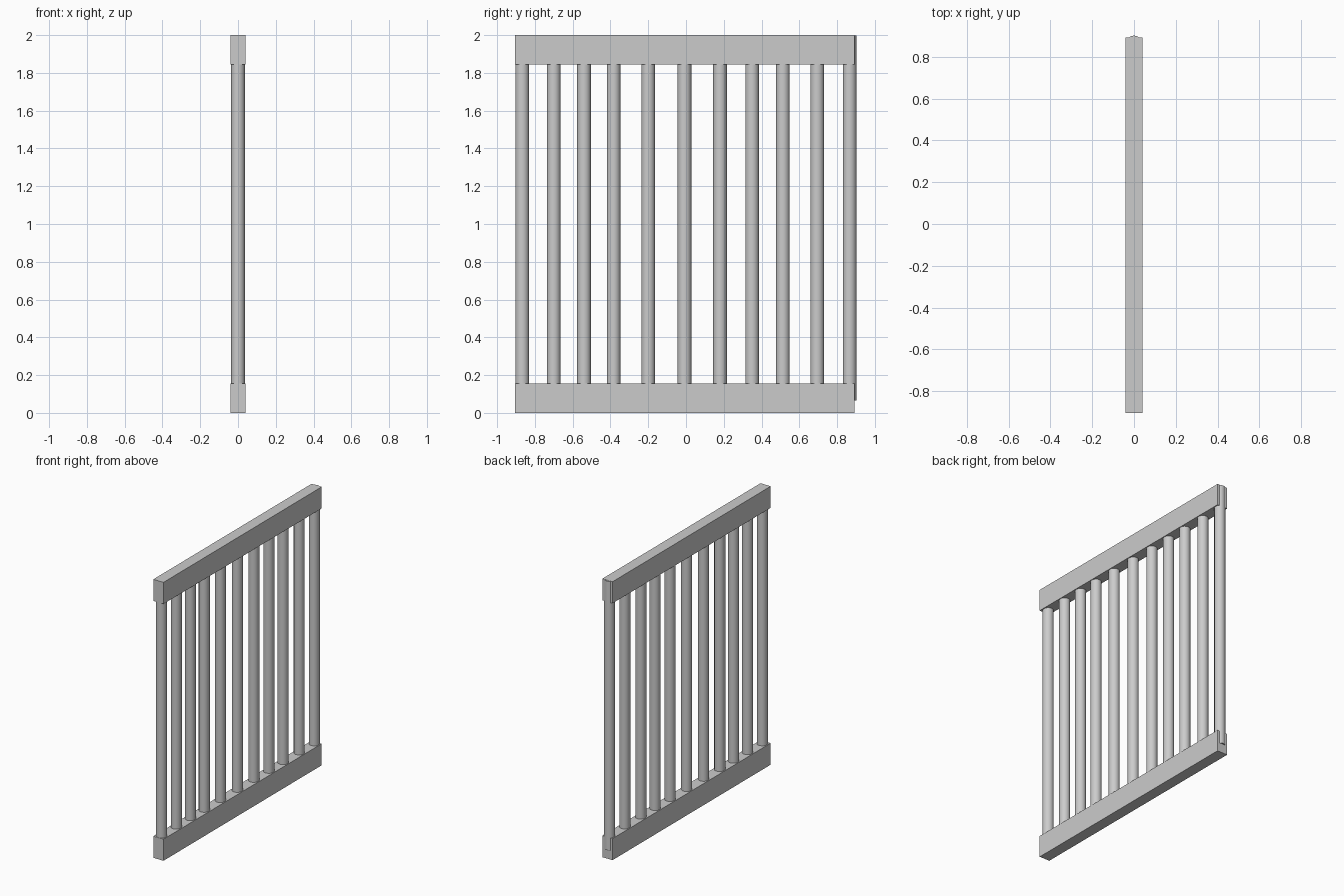
import bpy
import math

cube = bpy.data.objects.get("Cube")
if cube:
    bpy.data.objects.remove(cube, do_unlink=True)

grey = bpy.data.materials.new("plain_grey")
grey.use_nodes = True
colour = (0.6, 0.6, 0.6, 1)
grey.diffuse_color = colour
grey.node_tree.nodes["Principled BSDF"].inputs["Base Color"].default_value = colour

RAIL_HEIGHT = 0.155
RAIL_BACK, RAIL_FRONT = 0.892, -0.904
BAR_RADIUS = 0.036
BAR_BOTTOM, BAR_TOP = 0.066, 1.998


def rail(name, z):
    bpy.ops.mesh.primitive_cube_add(size=1, location=(0, (RAIL_BACK + RAIL_FRONT) / 2, z))
    obj = bpy.context.object
    obj.name = name
    obj.scale = (0.081, RAIL_BACK - RAIL_FRONT, RAIL_HEIGHT)
    bpy.ops.object.transform_apply(location=False, rotation=False, scale=True)
    obj.data.materials.append(grey)


def bar(name, y):
    bpy.ops.mesh.primitive_cylinder_add(
        vertices=24, radius=BAR_RADIUS, depth=BAR_TOP - BAR_BOTTOM,
        location=(0, y, (BAR_TOP + BAR_BOTTOM) / 2))
    obj = bpy.context.object
    obj.name = name
    obj.data.materials.append(grey)
    bpy.ops.object.shade_smooth_by_angle(angle=math.radians(35))


# Horizontal rails
rail("bottom_rail", RAIL_HEIGHT / 2)
rail("top_rail", 2 - RAIL_HEIGHT / 2)

# Unevenly spaced upright bars; the rearmost pokes out of the rail ends
bar_positions = [-0.867, -0.70, -0.54, -0.383, -0.20, -0.008,
                 0.18, 0.35, 0.513, 0.695, 0.866]
for i, y in enumerate(bar_positions, 1):
    bar(f"upright_bar_{i}", y)
